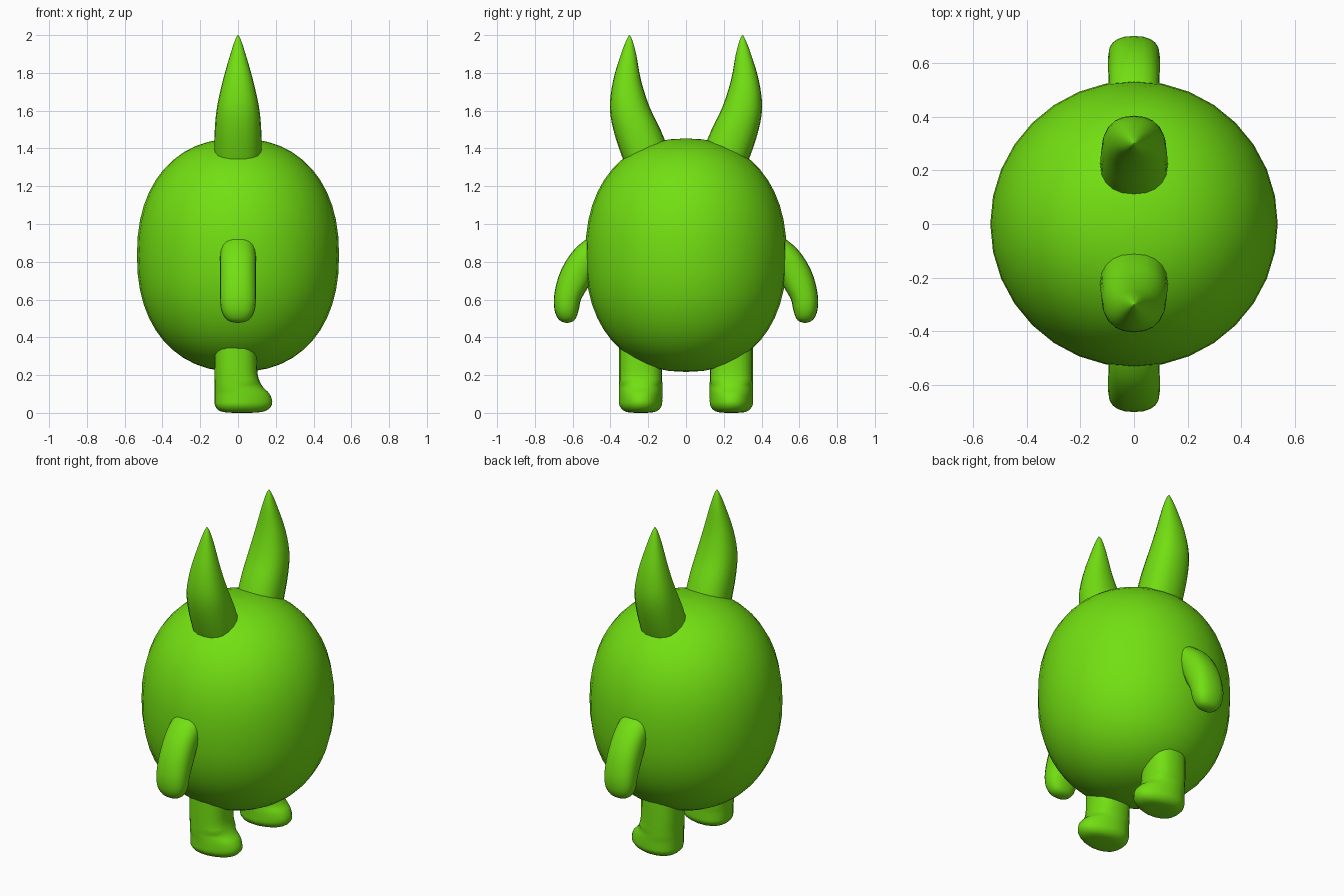
import bpy, bmesh, math
from mathutils import Vector

if "Cube" in bpy.data.objects:
    bpy.data.objects.remove(bpy.data.objects["Cube"])

green = bpy.data.materials.new("bright_green")
green.diffuse_color = (0.17, 0.74, 0.006, 1)
green.use_nodes = True
green.node_tree.nodes["Principled BSDF"].inputs["Base Color"].default_value = green.diffuse_color


def spow(v, p):
    return math.copysign(abs(v) ** p, v)


def smooth_rings(rings, steps):
    """Catmull-Rom interpolation between the given rings."""
    vs = [Vector(r) for r in rings]
    vs = [vs[0]] + vs + [vs[-1]]
    out = []
    for a, b, c, d in zip(vs, vs[1:], vs[2:], vs[3:]):
        for i in range(steps):
            t = i / steps
            out.append(0.5 * (2 * b + (c - a) * t + (2 * a - 5 * b + 4 * c - d) * t * t
                              + (3 * b - a - 3 * c + d) * t ** 3))
    return out + [vs[-1]]


def loft(name, rings, sides=20, n=2.0, steps=3, mirror=True, shape=None):
    """Rings are (x, y, z, half width in x, half thickness, tilt in degrees)."""
    bm = bmesh.new()
    loops = []
    for x, y, z, hx, ht, tilt in smooth_rings(rings, steps):
        hx, ht = max(hx, 0.001), max(ht, 0.001)
        a = math.radians(tilt)
        loop = []
        for i in range(sides):
            t = 2 * math.pi * i / sides
            u, v = spow(math.cos(t), 2 / n) * hx, spow(math.sin(t), 2 / n) * ht
            co = Vector((x + u, y + v * math.cos(a), z + v * math.sin(a)))
            loop.append(bm.verts.new(shape(co) if shape else co))
        loops.append(loop)
    for l0, l1 in zip(loops, loops[1:]):
        for i in range(sides):
            j = (i + 1) % sides
            bm.faces.new((l0[i], l0[j], l1[j], l1[i]))
    bm.faces.new(loops[0])
    bm.faces.new(loops[-1])
    bmesh.ops.recalc_face_normals(bm, faces=bm.faces)
    me = bpy.data.meshes.new(name)
    bm.to_mesh(me)
    bm.free()
    me.materials.append(green)
    ob = bpy.data.objects.new(name, me)
    bpy.context.collection.objects.link(ob)
    if mirror:
        m = ob.modifiers.new("mirror", 'MIRROR')
        m.use_axis = (False, True, False)
    bpy.ops.object.select_all(action='DESELECT')
    ob.select_set(True)
    bpy.context.view_layer.objects.active = ob
    bpy.ops.object.shade_smooth_by_angle(angle=math.radians(50))
    return ob


# Round, slightly boxy egg body
body = []
for k in range(25):
    p = math.pi * k / 24
    r = spow(math.sin(p), 2 / 2.25)
    body.append((0, 0, 0.835 - 0.618 * spow(math.cos(p), 2 / 2.25), 0.535 * r, 0.533 * r, 0))
loft("body", body, sides=32, steps=1, mirror=False)

# Curved horns
loft("horns", [
    (0, 0.17, 1.25, 0.125, 0.125, 0),
    (0, 0.21, 1.36, 0.126, 0.13, 0),
    (0, 0.26, 1.50, 0.123, 0.125, 0),
    (0, 0.298, 1.62, 0.111, 0.105, 0),
    (0, 0.312, 1.76, 0.08, 0.074, 0),
    (0, 0.304, 1.90, 0.04, 0.04, 0),
    (0, 0.30, 1.975, 0.015, 0.015, 0),
    (0, 0.30, 2.0, 0.001, 0.001, 0)], n=2.3)

# Drooping arms with rounded hands
loft("arms", [
    (0, 0.42, 0.90, 0.09, 0.075, 55),
    (0, 0.525, 0.82, 0.095, 0.08, 50),
    (0, 0.585, 0.72, 0.096, 0.085, 30),
    (0, 0.625, 0.62, 0.096, 0.073, 12),
    (0, 0.632, 0.55, 0.09, 0.065, 0),
    (0, 0.631, 0.505, 0.07, 0.05, 0),
    (0, 0.63, 0.484, 0.042, 0.03, 0),
    (0, 0.63, 0.476, 0.001, 0.001, 0)], n=2.4)


# Legs with a toe that narrows towards its tip
def taper_toe(co):
    if co.z < 0.16:
        t = min(max((co.x - 0.02) / 0.16, 0), 1)
        co.y = 0.24 + (co.y - 0.24) * (1 - 0.3 * t)
    return co


loft("legs", [
    (-0.012, 0.24, 0.45, 0.113, 0.113, 0),
    (-0.012, 0.24, 0.25, 0.113, 0.114, 0),
    (-0.007, 0.24, 0.18, 0.117, 0.114, 0),
    (0.005, 0.24, 0.135, 0.129, 0.115, 0),
    (0.02, 0.24, 0.105, 0.144, 0.115, 0),
    (0.028, 0.24, 0.07, 0.152, 0.116, 0),
    (0.028, 0.24, 0.04, 0.15, 0.114, 0),
    (0.025, 0.24, 0.015, 0.13, 0.095, 0),
    (0.022, 0.24, 0.003, 0.09, 0.065, 0),
    (0.02, 0.24, 0.0, 0.03, 0.02, 0)], n=2.5, shape=taper_toe)
